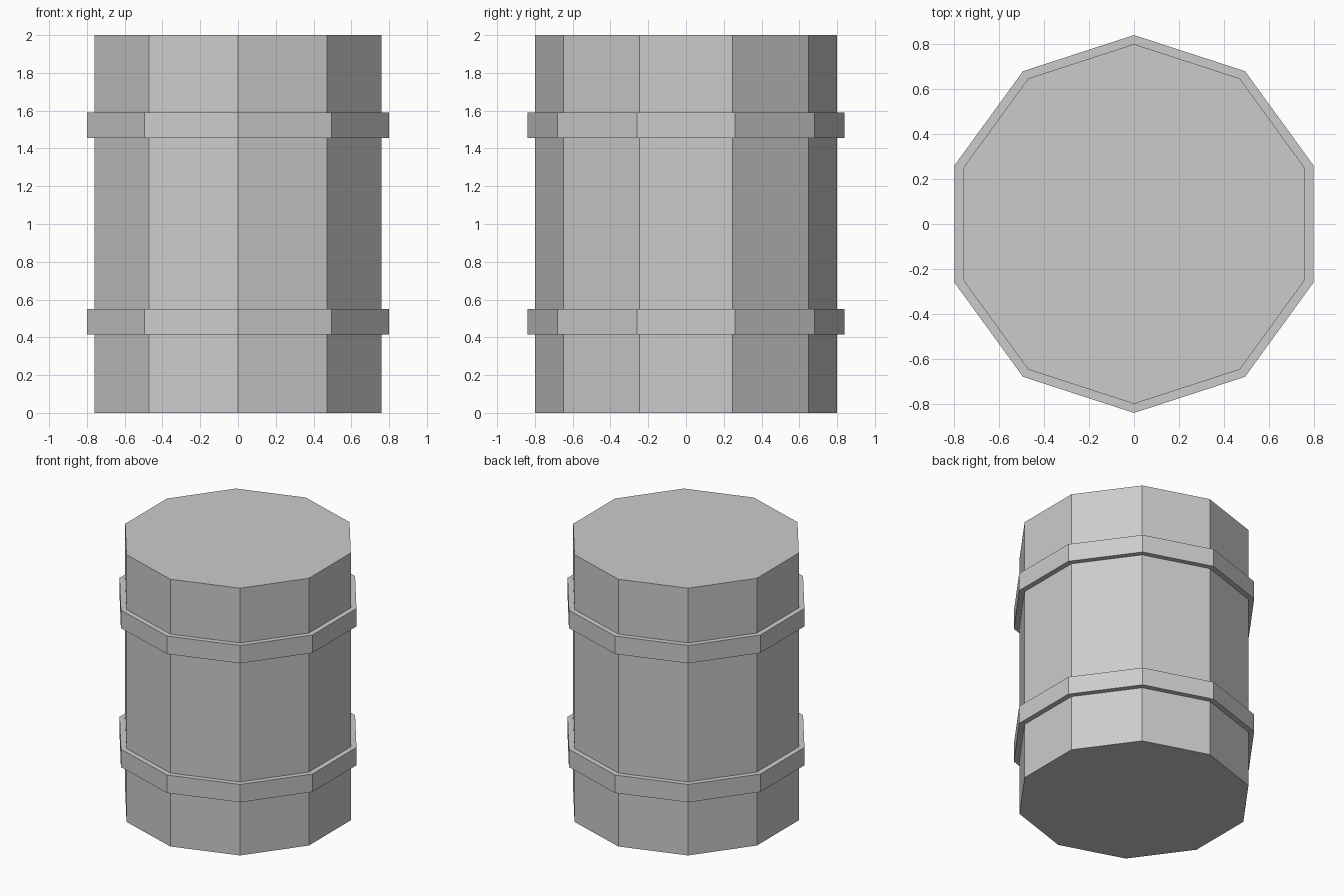
import bpy
import bmesh
import math

if "Cube" in bpy.data.objects:
    bpy.data.objects.remove(bpy.data.objects["Cube"])

SIDES = 10


def ring(bm, radius, z):
    """Decagon of vertices with corners on the +y and -y axes."""
    angles = [math.pi / 2 + 2 * math.pi * i / SIDES for i in range(SIDES)]
    return [bm.verts.new((radius * math.cos(a), radius * math.sin(a), z)) for a in angles]


def lathe(name, profile, closed):
    """Turn a (radius, z) profile; closed makes a hoop, otherwise the ends are capped."""
    bm = bmesh.new()
    rings = [ring(bm, r, z) for r, z in profile]
    pairs = list(zip(rings, rings[1:]))
    if closed:
        pairs.append((rings[-1], rings[0]))
    else:
        bm.faces.new(rings[0])
        bm.faces.new(rings[-1])
    for a, b in pairs:
        for i in range(SIDES):
            j = (i + 1) % SIDES
            bm.faces.new((a[i], a[j], b[j], b[i]))
    bmesh.ops.recalc_face_normals(bm, faces=bm.faces)
    mesh = bpy.data.meshes.new(name)
    bm.to_mesh(mesh)
    bm.free()
    obj = bpy.data.objects.new(name, mesh)
    bpy.context.collection.objects.link(obj)
    return obj


# Barrel body
lathe("barrel_body", [(0.8, 0), (0.8, 2)], closed=False)

# Hoops around the body, seated slightly into it
for name, z0, z1 in (("lower_hoop", 0.416, 0.55), ("upper_hoop", 1.456, 1.59)):
    lathe(name, [(0.79, z0), (0.84, z0), (0.84, z1), (0.79, z1)], closed=True)
